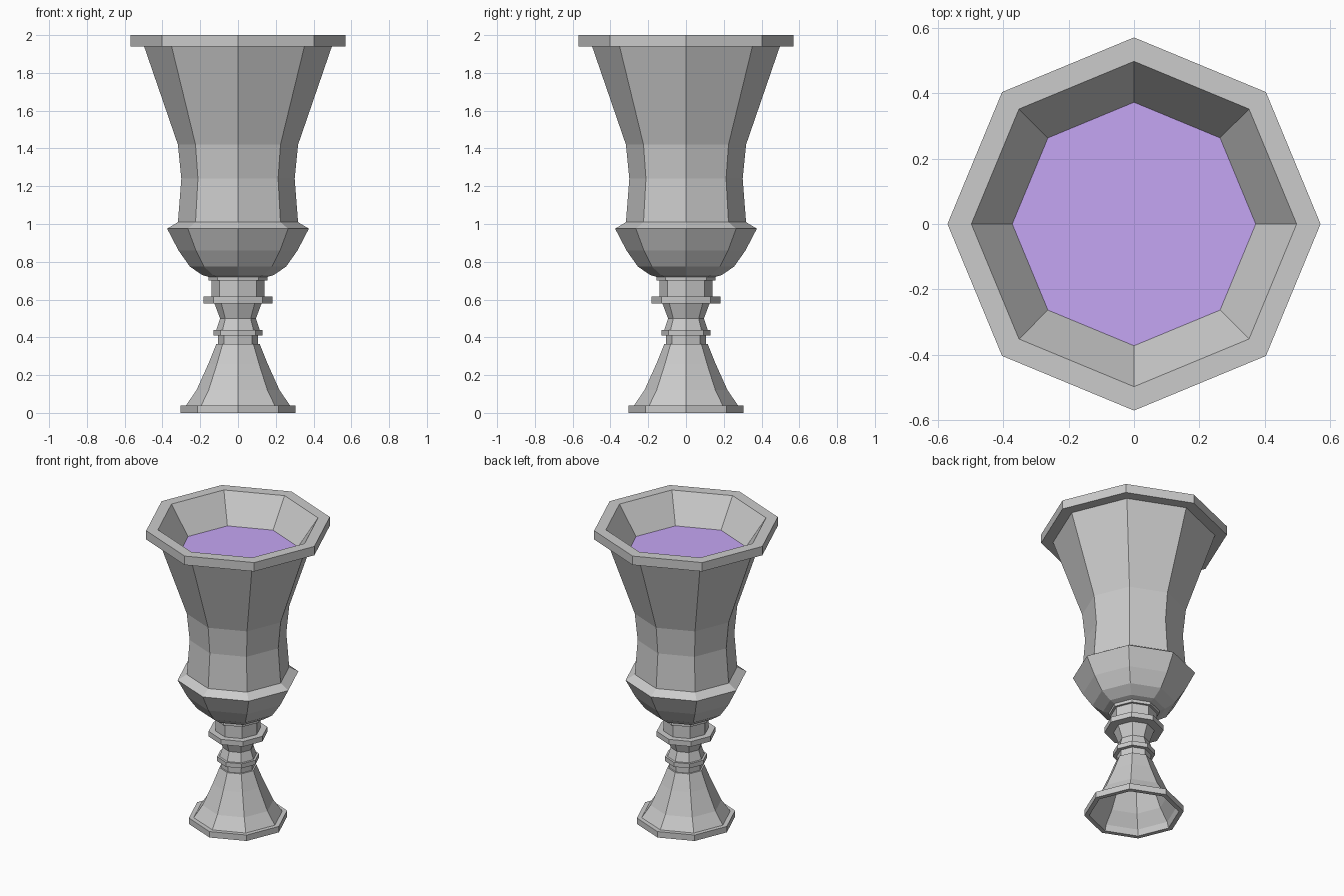
import bpy, bmesh
from math import cos, sin, pi

if "Cube" in bpy.data.objects:
    bpy.data.objects.remove(bpy.data.objects["Cube"])

SIDES = 8


def lathe(name, profile, closed=False):
    """Revolve an (r, z) profile into an eight-sided faceted shell."""
    bm = bmesh.new()
    rings = [[bm.verts.new((r * cos(2 * pi * i / SIDES), r * sin(2 * pi * i / SIDES), z))
              for i in range(SIDES)] for r, z in profile]
    pairs = list(zip(rings, rings[1:]))
    if closed:
        pairs.append((rings[-1], rings[0]))
    for a, b in pairs:
        for i in range(SIDES):
            j = (i + 1) % SIDES
            bm.faces.new((a[i], a[j], b[j], b[i]))
    if not closed:
        bm.faces.new(rings[0][::-1])
        bm.faces.new(rings[-1])
    bmesh.ops.recalc_face_normals(bm, faces=bm.faces)
    mesh = bpy.data.meshes.new(name)
    bm.to_mesh(mesh)
    bm.free()
    obj = bpy.data.objects.new(name, mesh)
    bpy.context.collection.objects.link(obj)
    return obj


# Hollow flared foot with its base ring
lathe("foot", [(0.275, 0), (0.305, 0), (0.305, 0.04), (0.275, 0.04), (0.22, 0.12),
               (0.157, 0.26), (0.115, 0.365),
               (0.10, 0.36), (0.147, 0.26), (0.21, 0.12), (0.265, 0.04)][:7]
      + [(0.02, 0.365), (0.10, 0.36), (0.147, 0.26), (0.21, 0.12), (0.265, 0.04)], closed=True)

# Stem with its two collars
lathe("stem", [(0.105, 0.365), (0.105, 0.41), (0.13, 0.41), (0.13, 0.44), (0.115, 0.44),
               (0.095, 0.50), (0.125, 0.58), (0.182, 0.58), (0.182, 0.615),
               (0.14, 0.615), (0.14, 0.70), (0.155, 0.70), (0.155, 0.72)])

# Cup: rounded bowl, waist, flared wall, rim and inner wall
lathe("cup", [(0.155, 0.72), (0.19, 0.73), (0.255, 0.775), (0.315, 0.86), (0.375, 0.975),
              (0.318, 1.01), (0.30, 1.24), (0.318, 1.42), (0.497, 1.94), (0.57, 1.94),
              (0.57, 2.0), (0.497, 2.0), (0.372, 1.813)])

# Drink surface
drink = lathe("drink", [(0.371, 1.811), (0.372, 1.815)])
mat = bpy.data.materials.new("purple_drink")
mat.diffuse_color = (0.56, 0.38, 0.90, 1)
mat.use_nodes = True
mat.node_tree.nodes["Principled BSDF"].inputs["Base Color"].default_value = mat.diffuse_color
drink.data.materials.append(mat)
